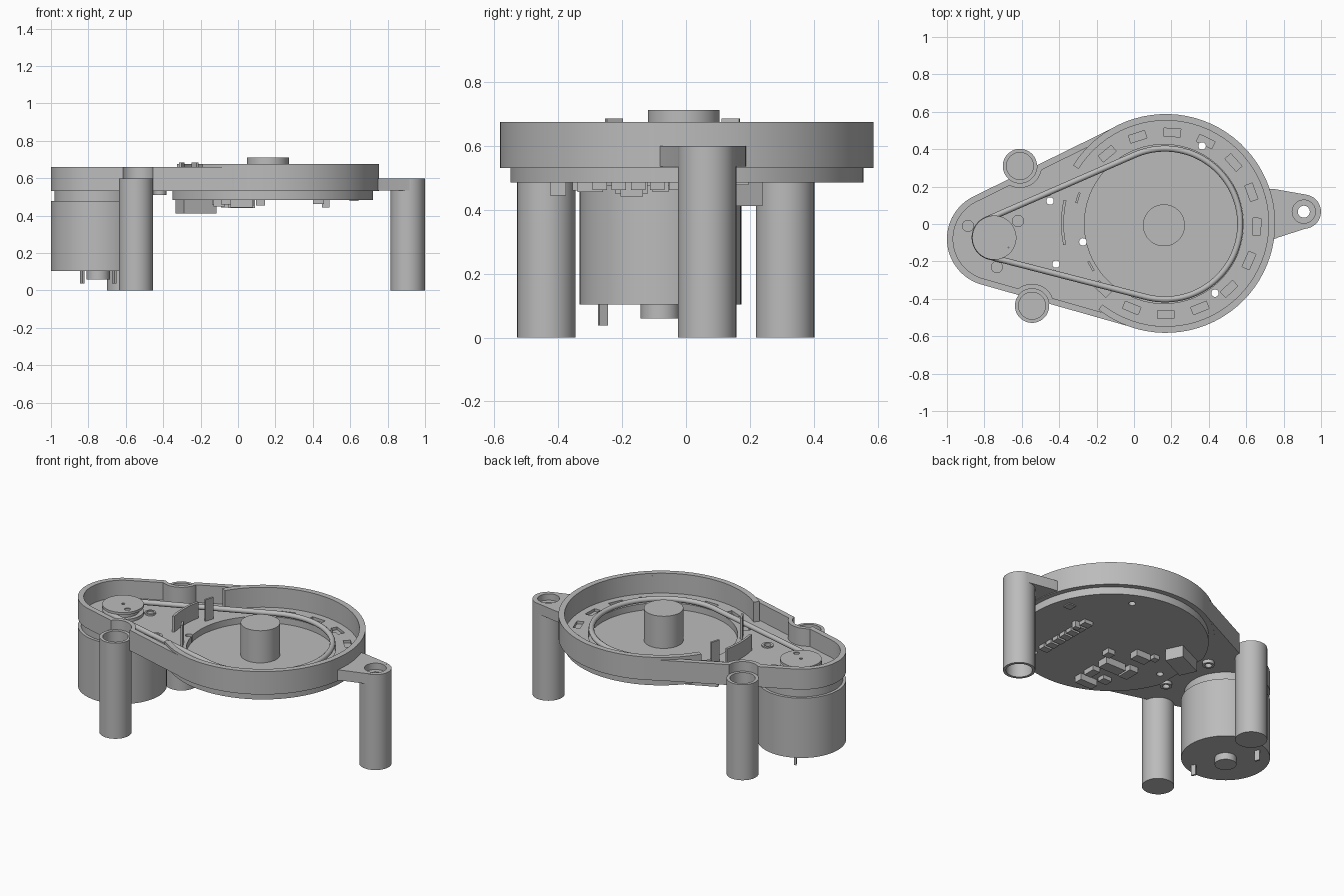
import bpy
import bmesh
from math import sin, cos, pi, radians, atan2, asin, hypot

if "Cube" in bpy.data.objects:
    bpy.data.objects.remove(bpy.data.objects["Cube"], do_unlink=True)

grey = bpy.data.materials.new("plain grey")
grey.use_nodes = True
grey.diffuse_color = (0.5, 0.5, 0.5, 1)
grey.node_tree.nodes["Principled BSDF"].inputs["Base Color"].default_value = (0.5, 0.5, 0.5, 1)
parts = []

RING = (0.17, 0.003)
MOTOR = (-0.747, -0.08)
LEFT_POSTS = [(-0.61, 0.31), (-0.545, -0.437)]
RIGHT_POST = (0.908, 0.066)


def arc(c, r, a0, a1, n=24):
    return [(c[0] + r * cos(a0 + (a1 - a0) * i / n),
             c[1] + r * sin(a0 + (a1 - a0) * i / n)) for i in range(n + 1)]


def circle(c, r, n=64):
    return arc(c, r, 0, 2 * pi, n)[:-1]


def wrap(big, big_r, small, small_r):
    """Outline of a belt stretched round two circles."""
    dx, dy = small[0] - big[0], small[1] - big[1]
    axis = atan2(-dy, -dx)
    a = pi / 2 + asin((big_r - small_r) / hypot(dx, dy))
    return arc(big, big_r, axis - a, axis + a, 80) + arc(small, small_r, axis + a, axis + 2 * pi - a, 40)


def band(c, r0, r1, a0, a1):
    a0, a1 = radians(a0), radians(a1)
    return arc(c, r0, a0, a1, 60) + arc(c, r1, a1, a0, 60)


def rect(c, w, d, deg=0):
    ca, sa = cos(radians(deg)), sin(radians(deg))
    return [(c[0] + x * ca - y * sa, c[1] + x * sa + y * ca) for x, y in
            ((-w / 2, -d / 2), (w / 2, -d / 2), (w / 2, d / 2), (-w / 2, d / 2))]


def prism(name, pts, z0, z1):
    bm = bmesh.new()
    face = bm.faces.new([bm.verts.new((x, y, z0)) for x, y in pts])
    top = bmesh.ops.extrude_face_region(bm, geom=[face])["geom"]
    bmesh.ops.translate(bm, vec=(0, 0, z1 - z0), verts=[v for v in top if isinstance(v, bmesh.types.BMVert)])
    bmesh.ops.recalc_face_normals(bm, faces=bm.faces)
    mesh = bpy.data.meshes.new(name)
    bm.to_mesh(mesh)
    bm.free()
    mesh.materials.append(grey)
    ob = bpy.data.objects.new(name, mesh)
    bpy.context.scene.collection.objects.link(ob)
    parts.append(ob)
    return ob


def cut(ob, *holes):
    """Subtract prisms, each given as (outline, z0, z1) or as an object."""
    for hole in holes:
        tool = prism("cutter", *hole) if isinstance(hole, tuple) else hole
        tool.hide_render = True
        mod = ob.modifiers.new("cut", 'BOOLEAN')
        mod.operation, mod.solver, mod.object = 'DIFFERENCE', 'EXACT', tool
        bpy.context.view_layer.update()
        mesh = bpy.data.meshes.new_from_object(ob.evaluated_get(bpy.context.evaluated_depsgraph_get()))
        ob.modifiers.clear()
        ob.data = mesh
        parts.remove(tool)
        bpy.data.objects.remove(tool, do_unlink=True)
    return ob


# Open teardrop tray whose wall bends round the two left posts
cavity = prism("cavity", wrap(RING, 0.55, MOTOR, 0.22), 0.55, 0.9)
cut(cavity, *[(circle(p, 0.117), 0.5, 1) for p in LEFT_POSTS])
tray = prism("tray", wrap(RING, 0.583, MOTOR, 0.253), 0.532, 0.66)
cut(tray, *[(circle(p, 0.091), 0.5, 0.7) for p in LEFT_POSTS])
cut(tray, cavity, (circle((0.16, 0), 0.425, 96), 0.5, 0.6))

# Windows round the tray floor
for deg in range(-134, 136, 22):
    a = radians(deg)
    spot = (RING[0] + 0.487 * cos(a), RING[1] + 0.487 * sin(a))
    cut(tray, (rect(spot, 0.042, 0.09, deg), 0.5, 0.6))

# Lower plate, cut straight on the motor side and recessed in the middle
clip = radians(160)
plate = prism("lower_plate", arc(RING, 0.553, -clip, clip, 96), 0.485, 0.5325)
cut(plate, (circle((0.16, 0), 0.425, 96), 0.51, 0.6))

# Screw holes through the floor
FLOOR_HOLES = [(0.364, 0.417), (-0.273, -0.096), (0.433, -0.37)]
BOSS_HOLES = [(-0.449, 0.123), (-0.417, -0.214)]
for p in FLOOR_HOLES + BOSS_HOLES:
    cut(tray, (circle(p, 0.02, 20), 0.4, 0.6))
for p in FLOOR_HOLES:
    cut(plate, (circle(p, 0.02, 20), 0.4, 0.6))
for p in BOSS_HOLES:
    cut(prism("floor_boss", circle(p, 0.034, 28), 0.51, 0.558), (circle(p, 0.02, 20), 0.4, 0.6))
for p in [(-0.888, -0.01), (-0.733, -0.23), (-0.62, 0.016)]:
    cut(prism("motor_screw", circle(p, 0.032, 28), 0.545, 0.56), (circle(p, 0.022, 20), 0.552, 0.6))

# Taller ring wall and the inner fins
prism("ring_wall", band(RING, 0.55, 0.585, -128, 148), 0.531, 0.675)
prism("inner_fin", band(RING, 0.545, 0.56, 167, 192), 0.54, 0.65)
for p, deg in [((-0.30, 0.14), -17), ((-0.23, -0.225), 29)]:
    prism("sensor_tab", rect(p, 0.012, 0.058, deg), 0.505, 0.685)

# Central hub
prism("hub", circle((0.16, -0.007), 0.112), 0.505, 0.712)

# Drive belt
curve = bpy.data.curves.new("belt", 'CURVE')
curve.dimensions = '3D'
curve.bevel_depth = 0.016
curve.bevel_resolution = 3
path = wrap((0.165, 0), 0.403, (-0.747, -0.073), 0.105)
line = curve.splines.new('POLY')
line.points.add(len(path) - 1)
for point, (x, y) in zip(line.points, path):
    point.co = (x, y, 0.583, 1)
line.use_cyclic_u = True
curve.materials.append(grey)
belt = bpy.data.objects.new("belt", curve)
bpy.context.scene.collection.objects.link(belt)

# Motor with pulley, shaft boss and terminals
PULLEY = (-0.747, -0.073)
prism("motor_body", circle(MOTOR, 0.253, 80), 0.103, 0.478)
prism("motor_neck", circle(MOTOR, 0.235, 80), 0.47, 0.535)
prism("motor_boss", circle(MOTOR, 0.062, 40), 0.06, 0.11)
for s in (-1, 1):
    prism("motor_terminal", rect((MOTOR[0] + 0.085 * s, MOTOR[1] - 0.18 * s), 0.012, 0.03, 25), 0.038, 0.11)
prism("pulley_base", circle(PULLEY, 0.118), 0.545, 0.568)
prism("pulley_core", circle(PULLEY, 0.092), 0.56, 0.605)
cut(prism("pulley_top", circle(PULLEY, 0.118), 0.597, 0.612),
    (circle((-0.685, -0.118), 0.017, 20), 0.59, 0.7), (circle(PULLEY, 0.01, 16), 0.59, 0.7))

# Support posts
for p in LEFT_POSTS:
    cut(prism("left_post", circle(p, 0.0915), 0, 0.6), (circle(p, 0.072), 0.5, 0.7))
drill = [(circle(RIGHT_POST, 0.075), -0.1, 0.5), (circle(RIGHT_POST, 0.062), 0.56, 0.7),
         (circle(RIGHT_POST, 0.032, 32), 0.4, 0.7)]
cut(prism("right_post", circle(RIGHT_POST, 0.0915), 0, 0.599), *drill)
arm = [(0.70, 0.19), (0.755, 0.186), (0.925, 0.156), (0.96, 0.066), (0.92, -0.024), (0.77, -0.072), (0.73, -0.09)]
cut(prism("right_arm", arm, 0.535, 0.6), *drill[1:])
cut(bpy.data.objects["right_arm"], (circle(RING, 0.56, 96), 0.5, 0.7))

# Electronics under the plate
prism("connector", rect((-0.225, 0.15), 0.19, 0.11, 25), 0.412, 0.5)
for i in range(7):
    prism("resistor_row", rect((0.43, -0.27 + 0.06 * i), 0.06, 0.045), 0.462, 0.49)
for x, y, w, d, low in [(0.02, -0.40, 0.12, 0.05, 0.445), (0.06, -0.30, 0.05, 0.08, 0.455),
                        (-0.06, -0.33, 0.06, 0.05, 0.46), (0.02, -0.17, 0.14, 0.07, 0.442),
                        (-0.10, -0.17, 0.06, 0.10, 0.45), (0.12, -0.08, 0.05, 0.05, 0.455),
                        (-0.04, 0.01, 0.10, 0.06, 0.445), (-0.12, 0.04, 0.04, 0.04, 0.46),
                        (0.47, 0.05, 0.04, 0.03, 0.445)]:
    prism("chip", rect((x, y), w, d), low, 0.49)
prism("plate_clip", rect((0.62, 0.17), 0.05, 0.05), 0.478, 0.49)

# Smooth round walls, sharp rims
bpy.ops.object.select_all(action='DESELECT')
for ob in parts:
    ob.select_set(True)
bpy.context.view_layer.objects.active = parts[0]
bpy.ops.object.shade_smooth_by_angle(angle=radians(30))
